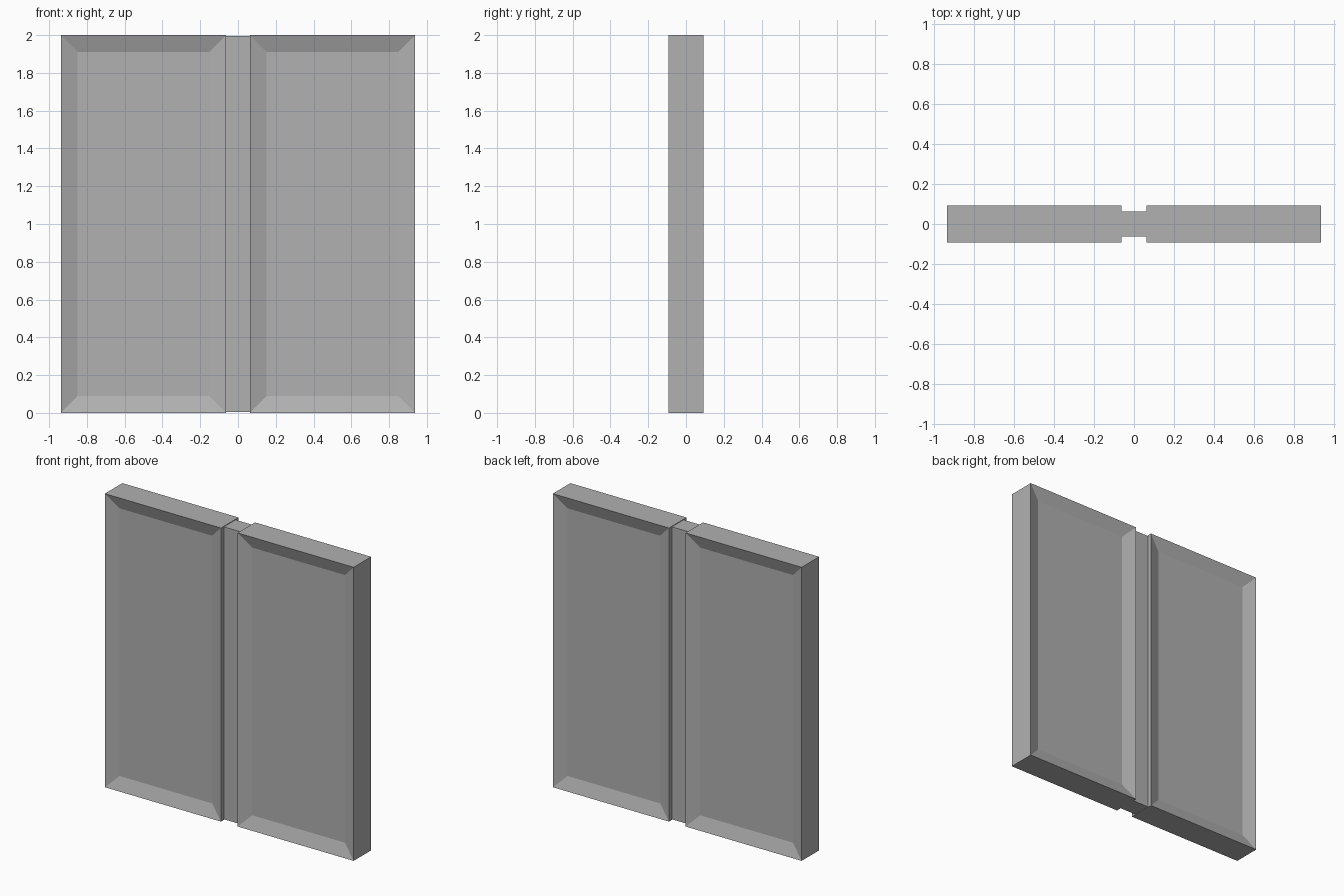
import bpy
import bmesh
from mathutils import Matrix

default = bpy.data.objects.get("Cube")
if default:
    bpy.data.objects.remove(default, do_unlink=True)

# Single flat grey
GREY = (0.44, 0.44, 0.44, 1)
grey = bpy.data.materials.new("grey")
grey.use_nodes = True
grey.diffuse_color = GREY
grey.node_tree.nodes["Principled BSDF"].inputs["Base Color"].default_value = GREY

HEIGHT = 2.0
STEP = 0.03125  # depth of the panel recesses and of the centre groove


def slab(name, x, size, border=0):
    """Upright box, optionally with a recessed panel on front and back."""
    bm = bmesh.new()
    bmesh.ops.create_cube(bm, size=1, matrix=Matrix.Translation((x, 0, HEIGHT / 2))
                          @ Matrix.Diagonal((*size, 1)))
    if border:
        bm.normal_update()
        faces = [f for f in bm.faces if abs(f.normal.y) > 0.9]
        bmesh.ops.inset_individual(bm, faces=faces, thickness=border)
        for f in faces:
            bmesh.ops.translate(bm, verts=f.verts, vec=f.normal * -STEP)
    mesh = bpy.data.meshes.new(name)
    bm.to_mesh(mesh)
    bm.free()
    mesh.materials.append(grey)
    obj = bpy.data.objects.new(name, mesh)
    bpy.context.collection.objects.link(obj)
    return obj


# Two framed leaves joined by a thinner strip
for side, sign in (("left", 1), ("right", -1)):
    slab(side + "_door_leaf", sign * 0.5, (0.875, 0.1875, HEIGHT), border=0.125)
slab("centre_strip", 0, (0.125, 0.1875 - 2 * STEP, HEIGHT - 0.008))
